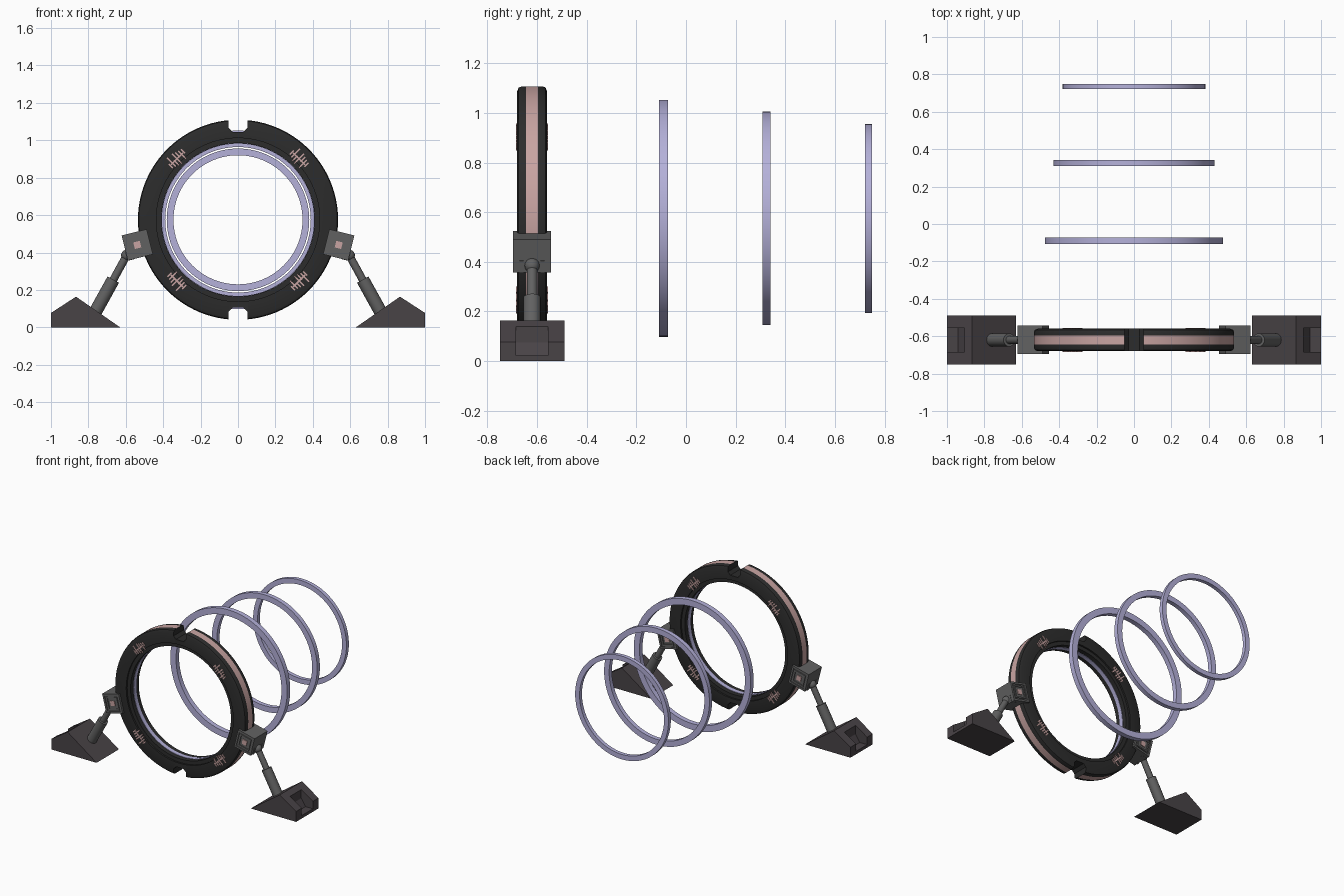
import bpy, bmesh, math
from mathutils import Matrix, Vector

cube = bpy.data.objects.get("Cube")
if cube:
    bpy.data.objects.remove(cube, do_unlink=True)

CZ, CY = 0.575, -0.62          # centre height and depth of the main ring


def material(name, r, g, b):
    m = bpy.data.materials.new(name)
    m.use_nodes = True
    m.diffuse_color = (r, g, b, 1)
    m.node_tree.nodes["Principled BSDF"].inputs["Base Color"].default_value = (r, g, b, 1)
    return m


BLACK = material("charcoal_black", 0.025, 0.025, 0.025)
PINK = material("dusty_pink", 0.58, 0.37, 0.36)
LILAC = material("pale_lilac", 0.46, 0.44, 0.70)
GREY = material("steel_grey", 0.12, 0.12, 0.12)
FOOT = material("plum_grey", 0.066, 0.056, 0.062)


def finish(name, bm, *mats, smooth=False):
    bmesh.ops.recalc_face_normals(bm, faces=bm.faces)
    me = bpy.data.meshes.new(name)
    bm.to_mesh(me)
    bm.free()
    ob = bpy.data.objects.new(name, me)
    bpy.context.collection.objects.link(ob)
    for m in mats:
        me.materials.append(m)
    bpy.ops.object.select_all(action="DESELECT")
    ob.select_set(True)
    bpy.context.view_layer.objects.active = ob
    if smooth:
        bpy.ops.object.shade_smooth_by_angle(angle=math.radians(35))
    return ob


def lathe(name, profile, y, mats, rule=None, n=96):
    """Spin a closed (radius, depth) profile about the ring axis."""
    bm = bmesh.new()
    rows = []
    for i in range(n):
        a = math.tau * i / n
        rows.append([bm.verts.new((r * math.cos(a), y + d, CZ + r * math.sin(a))) for r, d in profile])
    k = len(profile)
    for i in range(n):
        p, q = rows[i], rows[(i + 1) % n]
        for j in range(k):
            f = bm.faces.new((p[j], p[(j + 1) % k], q[(j + 1) % k], q[j]))
            if rule:
                f.material_index = rule(f.calc_center_median())
    return finish(name, bm, *mats, smooth=True)


def prism(name, outline, y0, y1, mat):
    """Extrude an (x, z) outline along y."""
    bm = bmesh.new()
    f = bm.faces.new([bm.verts.new((x, y0, z)) for x, z in outline])
    ext = bmesh.ops.extrude_face_region(bm, geom=[f])["geom"]
    bmesh.ops.translate(bm, vec=(0, y1 - y0, 0), verts=[v for v in ext if isinstance(v, bmesh.types.BMVert)])
    return finish(name, bm, mat)


def add_box(bm, frame, pos, size):
    bmesh.ops.create_cube(bm, size=1, matrix=frame @ Matrix.Translation(pos) @ Matrix.Diagonal((*size, 1)))


def cut(ob, cutter):
    cutter.hide_render = True
    mod = ob.modifiers.new("cut", "BOOLEAN")
    mod.operation, mod.solver, mod.object = "DIFFERENCE", "EXACT", cutter
    bpy.context.view_layer.objects.active = ob
    bpy.ops.object.modifier_apply(modifier=mod.name)
    bpy.data.objects.remove(cutter, do_unlink=True)


def rod(name, a, b, r, mat):
    a, b = Vector(a), Vector(b)
    bm = bmesh.new()
    rot = (b - a).to_track_quat("Z", "Y").to_matrix().to_4x4()
    bmesh.ops.create_cone(bm, cap_ends=True, segments=24, radius1=r, radius2=r, depth=(b - a).length,
                          matrix=Matrix.Translation((a + b) / 2) @ rot)
    return finish(name, bm, mat, smooth=True)


def radial_frame(angle, radius, y):
    """Local x points outward from the ring centre."""
    c = Vector((radius * math.cos(angle), y, CZ + radius * math.sin(angle)))
    return Matrix.Translation(c) @ Matrix.Rotation(-angle, 4, "Y")


# Main ring: rounded outer corners, pink rim band, stepped inner lip
half = [(0.41, 0.048), (0.437, 0.048), (0.437, 0.06), (0.515, 0.06), (0.53, 0.054), (0.535, 0.04), (0.535, 0.024)]
profile = half + [(r, -d) for r, d in reversed(half)]


def rim_band(c):
    return int(abs(c.y - CY) < 0.01 and math.hypot(c.x, c.z - CZ) > 0.5)


ring = lathe("main_ring", profile, CY, (BLACK, PINK), rim_band)

# Notches at the top and bottom of the ring
for s in (1, -1):
    shape = [(-0.05, 0.6), (-0.05, 0.49), (-0.03, 0.47), (0.03, 0.47), (0.05, 0.49), (0.05, 0.6)]
    cut(ring, prism("notch_cutter", [(x, CZ + s * z) for x, z in shape], CY - 0.1, CY + 0.1, BLACK))

# Lilac lining on the inner wall
lathe("inner_lining", [(0.407, -0.015), (0.412, -0.015), (0.412, 0.015), (0.407, 0.015)], CY, (LILAC,))

# Floating rings, shrinking toward the back
for name, y, r, w, t in (("near", -0.09, 0.477, 0.046, 0.018), ("middle", 0.325, 0.43, 0.041, 0.016),
                         ("far", 0.735, 0.381, 0.036, 0.014)):
    lathe(name + "_floating_ring", [(r - w, -t), (r, -t), (r, t), (r - w, t)], y, (LILAC,))

# Jagged bar marks on both faces of the ring
bars = [(0.03, 0.005), (0.06, -0.006), (0.035, 0.012), (0.075, 0.0), (0.04, -0.014), (0.065, 0.008), (0.03, -0.004)]
for face, side in (("front", -1), ("back", 1)):
    bm = bmesh.new()
    for q in range(4):
        fr = radial_frame(math.pi / 4 + q * math.pi / 2, 0.462, CY + side * 0.061)
        for i, (length, shift) in enumerate(bars):
            add_box(bm, fr, (shift, 0, (i - 3) * 0.017), (length, 0.006, 0.008))
        add_box(bm, fr, (0, 0, 0), (0.008, 0.006, 0.09))
    finish(face + "_bar_marks", bm, PINK)

# Supports on both sides
for side, s in (("left", 1), ("right", -1)):
    # Clamp block with nested square frames and a pink stud on each face
    angle = math.radians(-14) if s > 0 else math.radians(194)
    fr = radial_frame(angle, 0.555, CY)
    bm = bmesh.new()
    add_box(bm, fr, (0, 0, 0), (0.138, 0.138, 0.138))
    for y in (-1, 1):
        for outer, w in ((0.138, 0.014), (0.092, 0.01)):
            o = (outer - w) / 2
            for k in (-1, 1):
                add_box(bm, fr, (k * o, y * 0.072, 0), (w, 0.008, outer))
                add_box(bm, fr, (0, y * 0.072, k * o), (outer - 2 * w, 0.008, w))
    finish(side + "_clamp", bm, GREY)
    bm = bmesh.new()
    for y in (-1, 1):
        add_box(bm, fr, (0, y * 0.071, 0), (0.036, 0.008, 0.036))
    finish(side + "_clamp_stud", bm, PINK)

    # Hinge lugs, ball joint and telescopic strut
    bm = bmesh.new()
    for y in (-1, 1):
        add_box(bm, radial_frame(angle, 0.607, CY), (0, y * 0.042, -s * 0.0 - 0.045 * (1 if s > 0 else -1)),
                (0.04, 0.016, 0.05))
    finish(side + "_hinge_lugs", bm, GREY)
    bm = bmesh.new()
    bmesh.ops.create_uvsphere(bm, u_segments=20, v_segments=12, radius=0.03,
                              matrix=Matrix.Translation((s * 0.595, CY, 0.385)))
    finish(side + "_ball_joint", bm, GREY, smooth=True)
    rod(side + "_strut_rod", (s * 0.595, CY, 0.385), (s * 0.68, CY, 0.23), 0.021, GREY)
    rod(side + "_strut_sleeve", (s * 0.667, CY, 0.255), (s * 0.775, CY, 0.06), 0.035, GREY)

    # Wedge foot with a pocket in its outer slope
    wedge = [(0.63, 0), (0.866, 0.164), (1.0, 0.077), (1.0, 0)]
    foot = prism(side + "_foot", [(s * x, z) for x, z in wedge], -0.75, -0.49, FOOT)
    pocket = [(0.905, 0.3), (0.905, 0.075), (0.94, 0.022), (1.1, 0.022), (1.1, 0.3)]
    cut(foot, prism("pocket_cutter", [(s * x, z) for x, z in pocket], -0.685, -0.555, FOOT))
